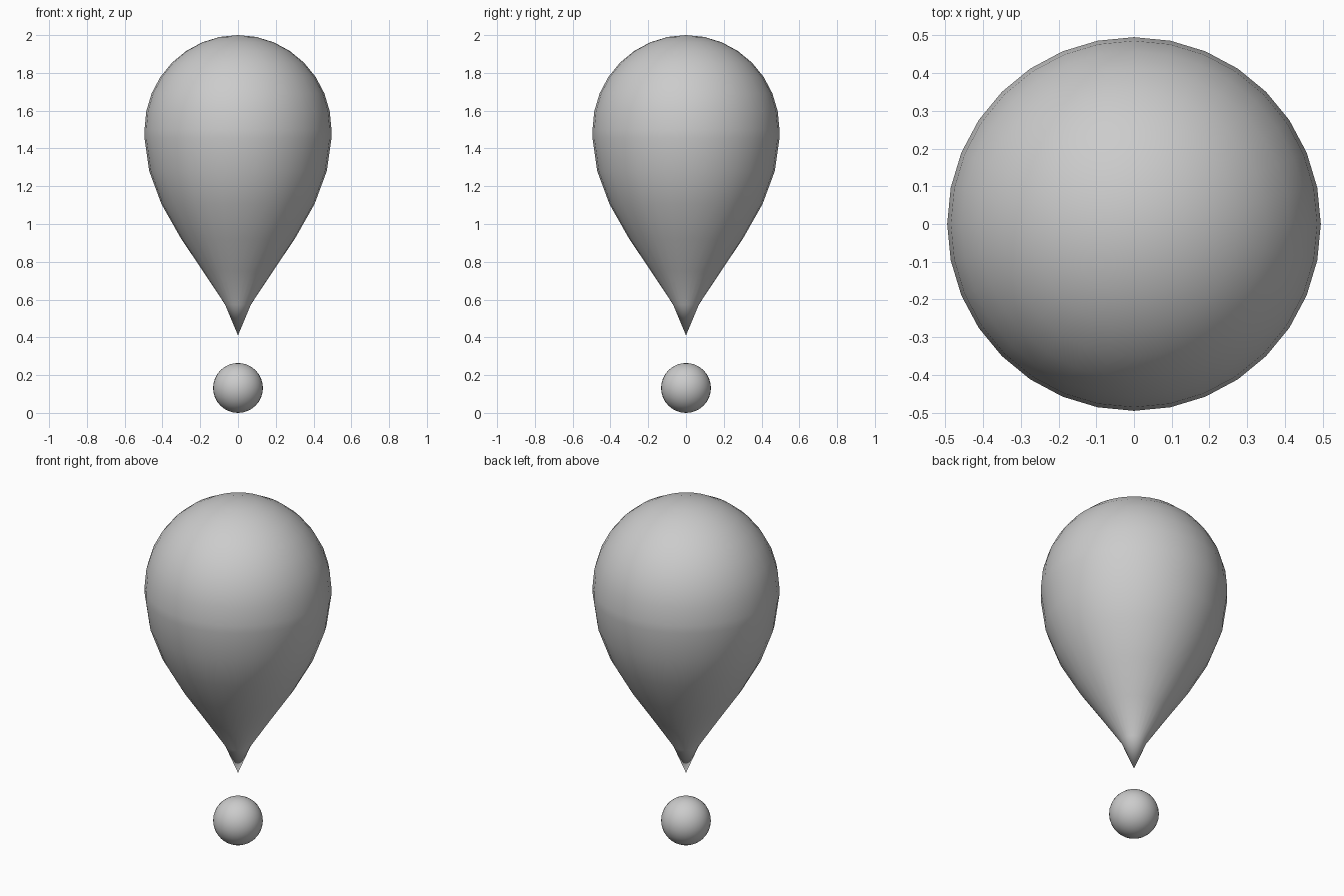
import bpy, bmesh, math

if "Cube" in bpy.data.objects:
    bpy.data.objects.remove(bpy.data.objects["Cube"])

SEGMENTS = 32


def smooth_lathe(name, profile):
    """Spin an (r, z) profile, from bottom pole to top pole, around z."""
    bm = bmesh.new()
    verts = [bm.verts.new((r, 0, z)) for r, z in profile]
    edges = [bm.edges.new(pair) for pair in zip(verts, verts[1:])]
    bmesh.ops.spin(bm, geom=verts + edges, cent=(0, 0, 0), axis=(0, 0, 1),
                   angle=2 * math.pi, steps=SEGMENTS, use_duplicate=False)
    bmesh.ops.remove_doubles(bm, verts=bm.verts, dist=0.0001)
    bmesh.ops.recalc_face_normals(bm, faces=bm.faces)
    for face in bm.faces:
        face.smooth = True
    mesh = bpy.data.meshes.new(name)
    bm.to_mesh(mesh)
    bm.free()
    obj = bpy.data.objects.new(name, mesh)
    bpy.context.collection.objects.link(obj)
    return obj


# Teardrop stroke: pulled-down tip below, round dome above
taper = [(0, 0.41), (0.068, 0.573), (0.185, 0.75), (0.3, 0.92),
         (0.405, 1.105), (0.47, 1.28), (0.495, 1.455)]
dome = [(0.495 * math.cos(a), 1.5 + 0.5 * math.sin(a))
        for a in (math.radians(11.25 * i) for i in range(8))]
smooth_lathe("teardrop_stroke", taper + dome + [(0, 2.0)])

# Round dot underneath
bpy.ops.mesh.primitive_uv_sphere_add(segments=SEGMENTS, ring_count=16,
                                     radius=0.132, location=(0, 0, 0.132))
dot = bpy.context.object
dot.name = "round_dot"
bpy.ops.object.shade_smooth()
